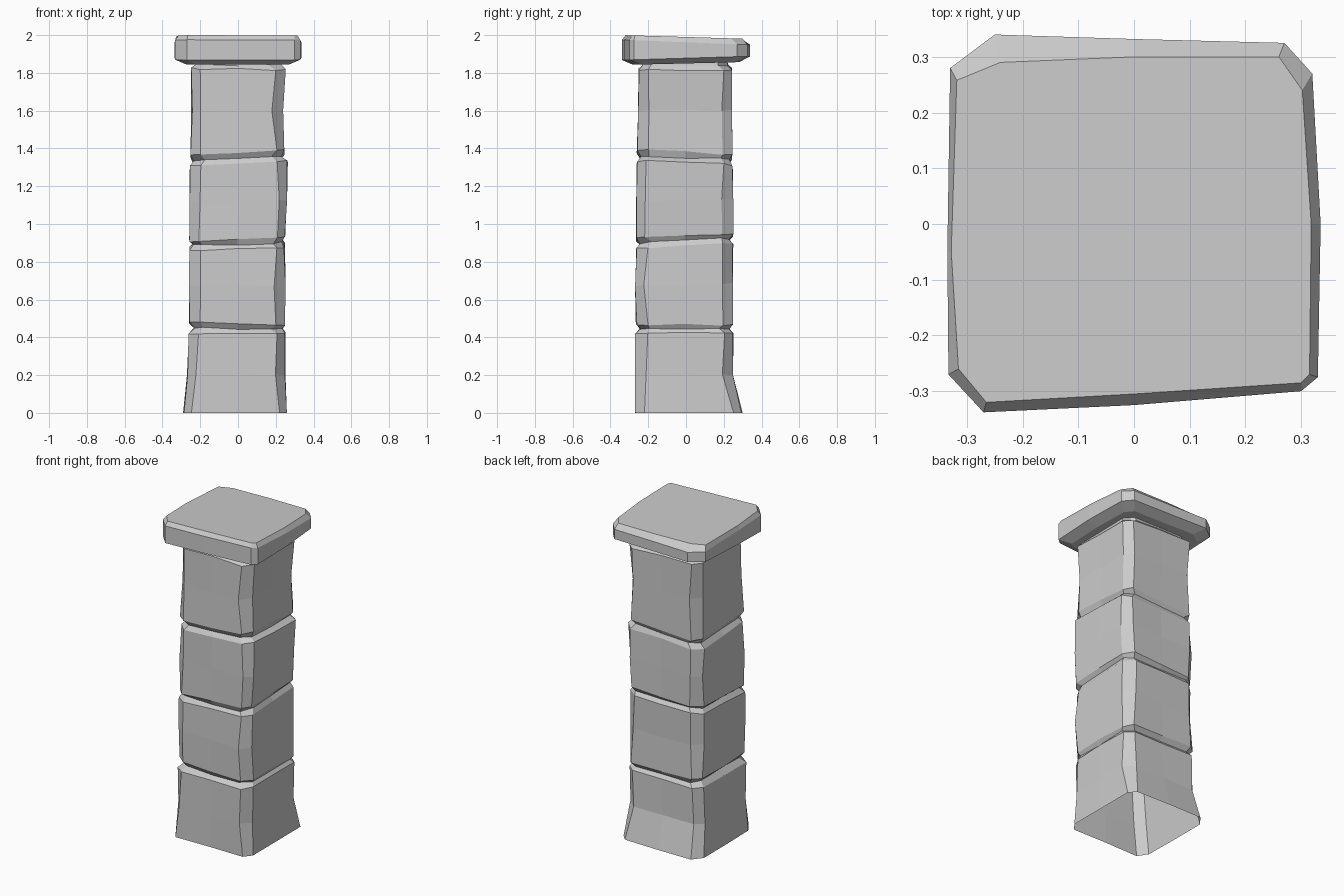
import bpy
import bmesh
import random

random.seed(4)


def loft(name, rings, cap_bottom, cap_top):
    """Skin a stack of equal-sized point rings into a flat-faced mesh."""
    bm = bmesh.new()
    loops = [[bm.verts.new(p) for p in ring] for ring in rings]
    n = len(loops[0])
    for a, b in zip(loops, loops[1:]):
        for i in range(n):
            j = (i + 1) % n
            bm.faces.new((a[i], a[j], b[j], b[i]))
    if cap_bottom:
        bm.faces.new(loops[0][::-1])
    if cap_top:
        bm.faces.new(loops[-1])
    bmesh.ops.recalc_face_normals(bm, faces=bm.faces[:])
    me = bpy.data.meshes.new(name)
    bm.to_mesh(me)
    bm.free()
    obj = bpy.data.objects.new(name, me)
    bpy.context.collection.objects.link(obj)
    return obj


def stone_ring(z, x0, x1, y0, y1, tx, ty, corner=0.05):
    """Chamfered square with a midpoint on each side, tilted and hand-worn."""
    c = [corner + random.uniform(-0.012, 0.012) for _ in range(8)]
    mx, my = (x0 + x1) / 2, (y0 + y1) / 2
    pts = [(x0 + c[0], y0), (mx, y0), (x1 - c[1], y0),
           (x1, y0 + c[2]), (x1, my), (x1, y1 - c[3]),
           (x1 - c[4], y1), (mx, y1), (x0 + c[5], y1),
           (x0, y1 - c[6]), (x0, my), (x0, y0 + c[7])]
    ring = []
    for x, y in pts:
        k = 1 + random.uniform(-0.02, 0.008)
        dz = random.uniform(-0.006, 0.006) if z > 0 else 0
        ring.append((x * k, y * k, z + tx * x + ty * y + dz))
    return ring


# Shaft: four stacked blocks with worn grooves (z, x0, x1, y0, y1, tilt x, tilt y)
profile = [
    (0.00, -.290, .262, -.270, .298, 0, 0),
    (0.20, -.270, .250, -.268, .250, 0, 0),
    (0.42, -.260, .252, -.268, .250, .02, 0),
    (0.448, -.235, .235, -.245, .232, .0, 0),
    (0.472, -.260, .252, -.265, .248, -.02, 0),
    (0.68, -.258, .250, -.268, .246, .0, .03),
    (0.88, -.257, .248, -.263, .250, .03, .05),
    (0.905, -.238, .235, -.245, .232, .03, .05),
    (0.928, -.257, .250, -.265, .250, .04, .05),
    (1.12, -.258, .258, -.262, .250, .02, 0),
    (1.31, -.258, .264, -.260, .246, .06, -.05),
    (1.338, -.235, .235, -.240, .232, .06, -.05),
    (1.365, -.250, .250, -.260, .246, .06, -.05),
    (1.60, -.246, .238, -.254, .242, .0, 0),
    (1.82, -.250, .252, -.250, .244, -.01, 0),
    (1.84, -.225, .230, -.230, .225, 0, 0),
    (1.875, -.220, .225, -.225, .220, 0, 0),
]
loft("shaft", [stone_ring(*p) for p in profile], False, False)

# Capstone: bevelled irregular slab, thicker at the front than the back
outer = [(-.27, -.338), (0, -.325), (.30, -.30), (.33, -.275), (.335, 0), (.32, .27),
         (.27, .325), (0, .332), (-.25, .34), (-.33, .28), (-.335, -.05), (-.333, -.27)]
top = [(-.265, -.32), (0, -.305), (.30, -.285), (.315, -.27), (.318, 0), (.302, .24),
       (.26, .30), (0, .30), (-.24, .29), (-.318, .258), (-.328, -.05), (-.315, -.26)]
cap_rings = [
    [(x * .82, y * .83, 1.85 + .02 * y) for x, y in outer],
    [(x, y, 1.878 + .03 * y) for x, y in outer],
    [(x, y, 1.962 - .04 * y) for x, y in outer],
    [(x, y, 1.99 - .03 * y) for x, y in top],
]
loft("capstone", cap_rings, True, True)
